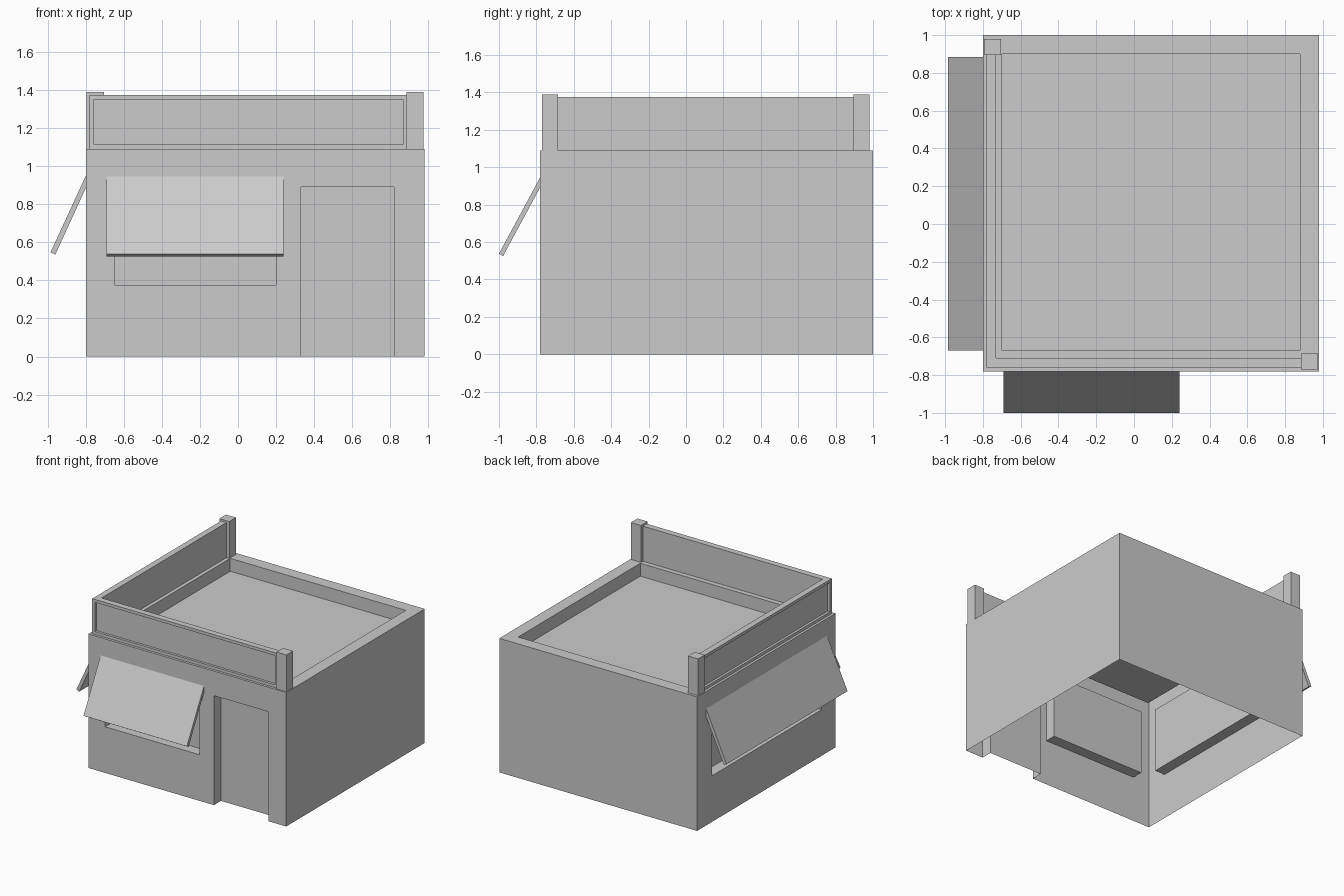
import bpy, bmesh
from mathutils import Vector

if "Cube" in bpy.data.objects:
    bpy.data.objects.remove(bpy.data.objects["Cube"])


def finish(name, bm):
    bmesh.ops.recalc_face_normals(bm, faces=bm.faces)
    mesh = bpy.data.meshes.new(name)
    bm.to_mesh(mesh)
    bm.free()
    ob = bpy.data.objects.new(name, mesh)
    bpy.context.collection.objects.link(ob)
    return ob


def prism_bm(points, offset):
    """Closed prism: a planar outline swept along an offset."""
    bm = bmesh.new()
    face = bm.faces.new([bm.verts.new(p) for p in points])
    res = bmesh.ops.extrude_face_region(bm, geom=[face], use_keep_orig=True)
    verts = [g for g in res["geom"] if isinstance(g, bmesh.types.BMVert)]
    bmesh.ops.translate(bm, verts=verts, vec=offset)
    bmesh.ops.recalc_face_normals(bm, faces=bm.faces)
    return bm


def box(name, x, y, z):
    outline = [(x[0], y[0], z[0]), (x[1], y[0], z[0]),
               (x[1], y[1], z[0]), (x[0], y[1], z[0])]
    return finish(name, prism_bm(outline, (0, 0, z[1] - z[0])))


# Building body, with recesses cut for the roof, door and two windows
body = box("building_body", (-0.80, 0.98), (-0.78, 1.0), (0, 1.09))
cutters = [
    box("roof_cutter", (-0.70, 0.88), (-0.67, 0.90), (0.985, 1.3)),
    box("door_cutter", (0.33, 0.82), (-0.9, -0.69), (-0.2, 0.89)),
    box("front_window_cutter", (-0.65, 0.20), (-0.9, -0.69), (0.375, 0.90)),
    box("side_window_cutter", (-0.95, -0.71), (-0.60, 0.81), (0.375, 0.90)),
]
bpy.context.view_layer.objects.active = body
for cutter in cutters:
    cutter.hide_render = True
    mod = body.modifiers.new("recess", "BOOLEAN")
    mod.operation = "DIFFERENCE"
    mod.solver = "EXACT"
    mod.object = cutter
    bpy.ops.object.modifier_apply(modifier=mod.name)
    bpy.data.objects.remove(cutter)

# The shell is open underneath
bm = bmesh.new()
bm.from_mesh(body.data)
ground = [f for f in bm.faces if all(abs(v.co.z) < 1e-4 for v in f.verts)]
bmesh.ops.delete(bm, geom=ground, context="FACES")
bm.to_mesh(body.data)
bm.free()

# L-shaped parapet with a sunken panel on each outer face
corner = [(-0.78, -0.76), (0.89, -0.76), (0.89, -0.71),
          (-0.73, -0.71), (-0.73, 0.90), (-0.78, 0.90)]
bm = prism_bm([(x, y, 1.09) for x, y in corner], (0, 0, 0.285))
bm.normal_update()
for direction, level in ((Vector((0, -1, 0)), 0.76), (Vector((-1, 0, 0)), 0.78)):
    face = next(f for f in bm.faces if f.normal.dot(direction) > 0.9
                and abs(f.calc_center_median().dot(direction) - level) < 1e-3)
    bmesh.ops.inset_region(bm, faces=[face], thickness=0.034)
    res = bmesh.ops.extrude_discrete_faces(bm, faces=[face])
    bmesh.ops.translate(bm, verts=res["faces"][0].verts, vec=-0.02 * direction)
    # rejoin the sunken panel with its frame
    bmesh.ops.remove_doubles(bm, verts=bm.verts, dist=1e-5)
    bm.normal_update()
finish("parapet", bm)

# Posts at the parapet ends
box("front_post", (0.885, 0.975), (-0.77, -0.685), (1.09, 1.39))
box("back_post", (-0.795, -0.705), (0.895, 0.98), (1.09, 1.39))

# Sloping awnings over the windows
front = [(-0.78, 0.945), (-1.0, 0.538), (-0.978, 0.525), (-0.78, 0.892)]
side = [(-0.80, 0.95), (-0.985, 0.548), (-0.96, 0.536), (-0.80, 0.885)]
finish("front_awning", prism_bm([(-0.69, y, z) for y, z in front], (0.93, 0, 0)))
finish("side_awning", prism_bm([(x, -0.67, z) for x, z in side], (0, 1.555, 0)))
